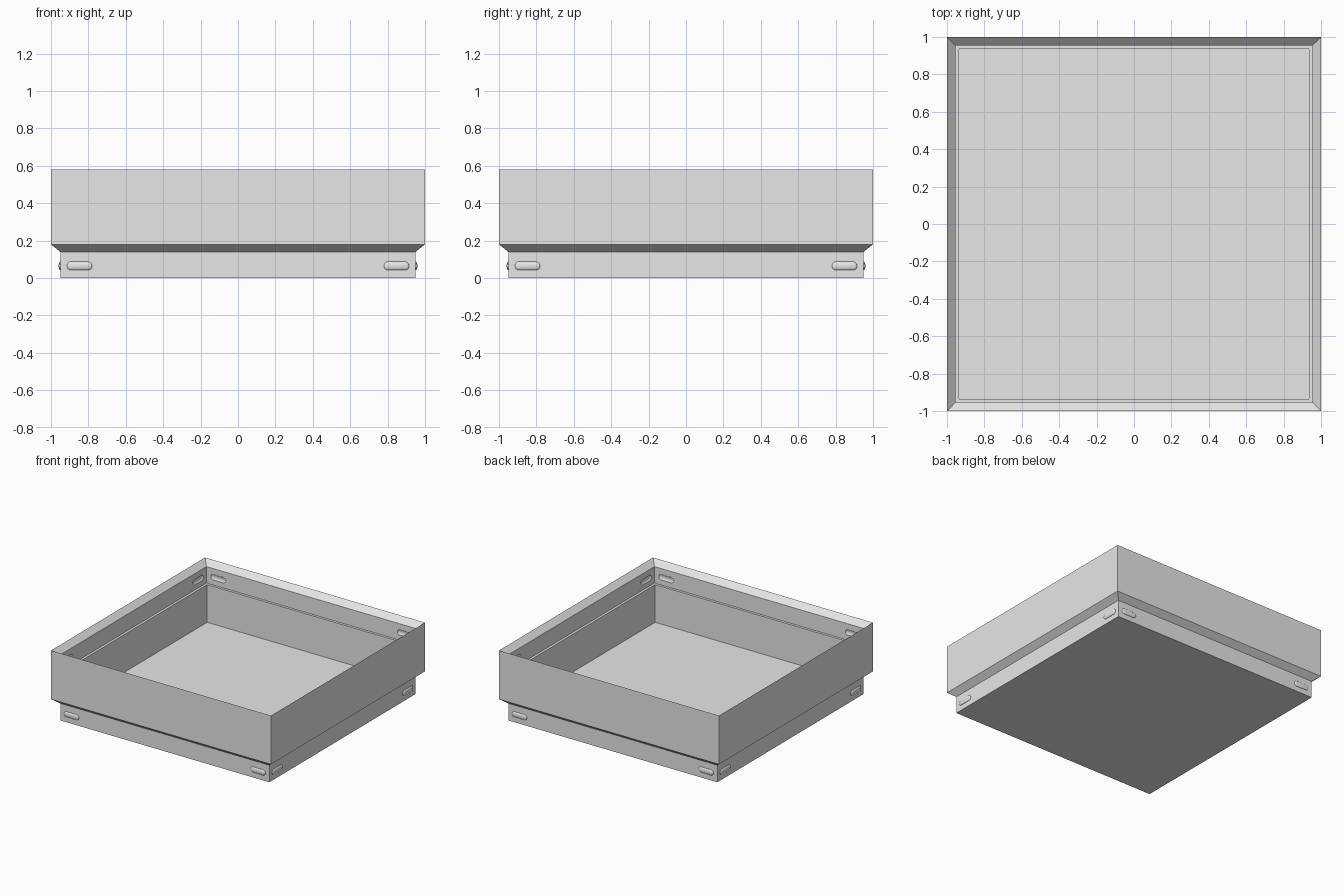
import bpy
import bmesh
from math import pi
from mathutils import Matrix

old = bpy.data.objects.get("Cube")
if old:
    bpy.data.objects.remove(old, do_unlink=True)

grey = bpy.data.materials.new("light_grey")
grey.use_nodes = True
grey.diffuse_color = (0.8, 0.8, 0.8, 1)
grey.node_tree.nodes["Principled BSDF"].inputs["Base Color"].default_value = (0.8, 0.8, 0.8, 1)


def make_object(name, bm):
    bmesh.ops.recalc_face_normals(bm, faces=bm.faces)
    mesh = bpy.data.meshes.new(name)
    bm.to_mesh(mesh)
    bm.free()
    mesh.materials.append(grey)
    obj = bpy.data.objects.new(name, mesh)
    bpy.context.collection.objects.link(obj)
    return obj


def select_only(obj):
    bpy.ops.object.select_all(action="DESELECT")
    obj.select_set(True)
    bpy.context.view_layer.objects.active = obj


def square_loft(name, profile):
    """Stack square rings given as (half width, height) and cap both ends."""
    bm = bmesh.new()
    rings = [[bm.verts.new((sx * h, sy * h, z))
              for sx, sy in ((-1, -1), (1, -1), (1, 1), (-1, 1))]
             for h, z in profile]
    for a, b in zip(rings, rings[1:]):
        for i in range(4):
            j = (i + 1) % 4
            bm.faces.new((a[i], a[j], b[j], b[i]))
    bm.faces.new(rings[0])
    bm.faces.new(rings[-1])
    return make_object(name, bm)


def pill_set(name, wall, height, depth):
    """Flattened pills near both ends of all four walls."""
    bm = bmesh.new()
    radius, stretch = 0.0225, 0.045
    for turn in range(4):
        for side in (-1, 1):
            new = bmesh.ops.create_uvsphere(bm, u_segments=24, v_segments=13, radius=radius)["verts"]
            bmesh.ops.rotate(bm, verts=new, matrix=Matrix.Rotation(pi / 2, 3, "Y"))
            for v in new:
                v.co.x += stretch if v.co.x > 0 else -stretch
                v.co.y *= depth / radius
            bmesh.ops.translate(bm, verts=new, vec=(side * 0.8475, -wall, height))
            bmesh.ops.rotate(bm, verts=new, matrix=Matrix.Rotation(turn * pi / 2, 3, "Z"))
    return make_object(name, bm)


# Open tray: narrow foot, flared wall, bevelled rim, inner ledge and floor
tray = square_loft("tray_body", [
    (0.95, 0), (0.95, 0.14), (1, 0.18), (1, 0.58),
    (0.955, 0.535), (0.955, 0.40), (0.935, 0.40), (0.935, 0.09)])

# Recesses inside the rim that receive the bumps of a stacked tray
cutter = pill_set("recess_cutter", 0.955, 0.465, 0.01)
cutter.hide_render = True
cut = tray.modifiers.new("recesses", "BOOLEAN")
cut.operation = "DIFFERENCE"
cut.solver = "EXACT"
cut.object = cutter
select_only(tray)
bpy.ops.object.modifier_apply(modifier=cut.name)
bpy.data.objects.remove(cutter, do_unlink=True)

# Locking bumps on the outside of the foot
bumps = pill_set("locking_bumps", 0.95, 0.065, 0.009)

for obj in (tray, bumps):
    select_only(obj)
    bpy.ops.object.shade_smooth_by_angle(angle=pi / 6)
